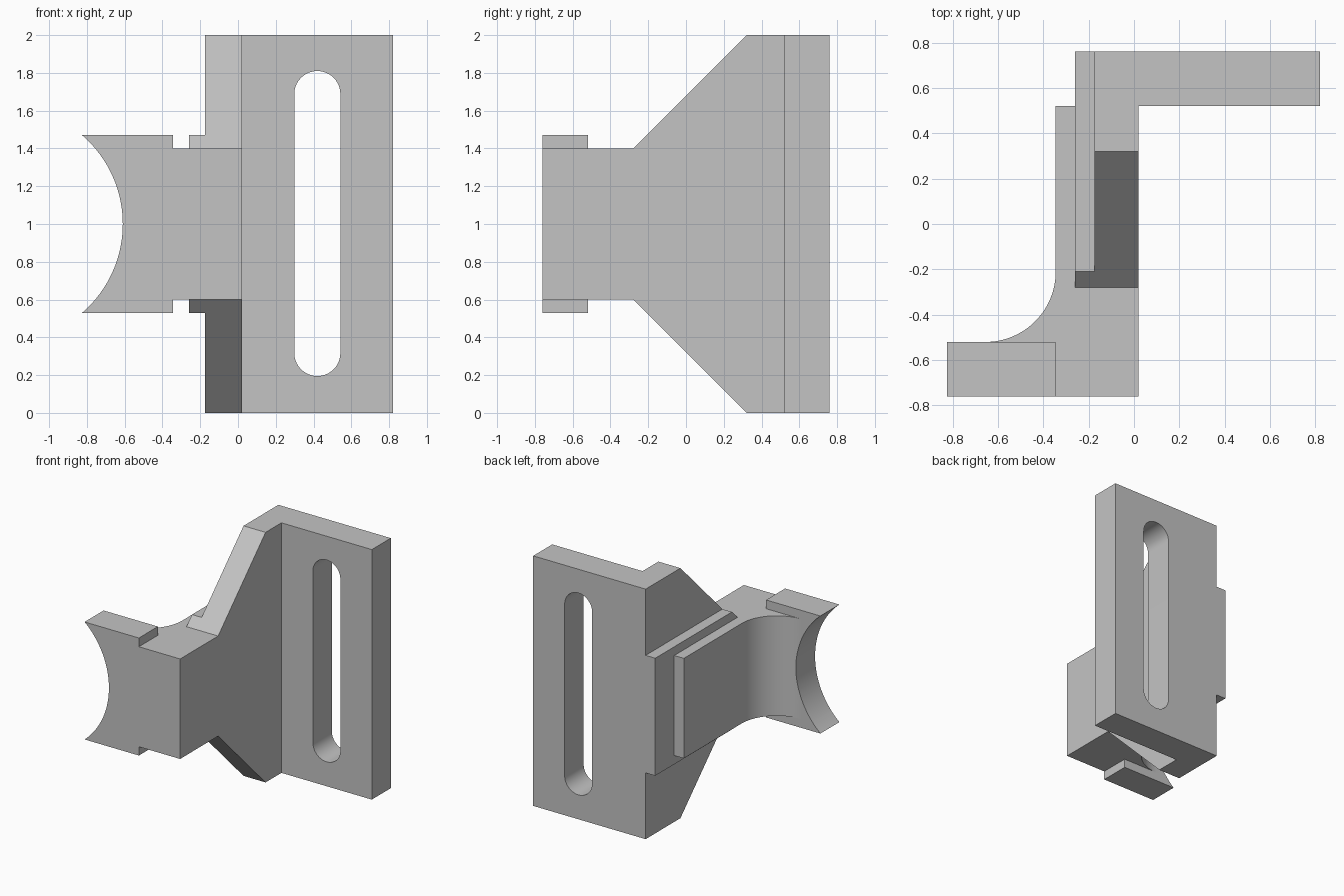
import bpy
import math
from mathutils import Vector

cube = bpy.data.objects.get("Cube")
if cube:
    bpy.data.objects.remove(cube, do_unlink=True)

grey = bpy.data.materials.new("plain_grey")
grey.use_nodes = True
colour = (0.55, 0.55, 0.55, 1)
grey.diffuse_color = colour
grey.node_tree.nodes["Principled BSDF"].inputs["Base Color"].default_value = colour


def prism(name, profile, axis, low, high):
    """Extrude a 2D profile along axis; profile holds the other two coordinates in order."""
    def place(p, d):
        c = list(p)
        c.insert(axis, d)
        return Vector(c)
    n = len(profile)
    verts = [place(p, d) for d in (low, high) for p in profile]
    area = sum(profile[i - 1][0] * profile[i][1] - profile[i][0] * profile[i - 1][1]
               for i in range(n))
    faces = [tuple(reversed(range(n))), tuple(range(n, 2 * n))]
    faces += [(i, (i + 1) % n, n + (i + 1) % n, n + i) for i in range(n)]
    # Keep normals outward for either winding and for the y axis
    if (area < 0) != (axis == 1):
        faces = [f[::-1] for f in faces]
    mesh = bpy.data.meshes.new(name)
    mesh.from_pydata(verts, [], faces)
    mesh.materials.append(grey)
    obj = bpy.data.objects.new(name, mesh)
    bpy.context.collection.objects.link(obj)
    return obj


def box(name, x, y, z):
    return prism(name, [(x[0], y[0]), (x[1], y[0]), (x[1], y[1]), (x[0], y[1])], 2, *z)


def arc(cx, cy, r, start, end, steps):
    angles = [math.radians(start + (end - start) * i / steps) for i in range(steps + 1)]
    return [(cx + r * math.cos(a), cy + r * math.sin(a)) for a in angles]


def combine(target, other, operation):
    mod = target.modifiers.new(operation.lower(), "BOOLEAN")
    mod.operation = operation
    mod.solver = "EXACT"
    mod.object = other
    bpy.context.view_layer.objects.active = target
    bpy.ops.object.modifier_apply(modifier=mod.name)
    bpy.data.objects.remove(other, do_unlink=True)


# Tapered web, with its outer edge trimmed above and below the arm
upper = [(-0.76, 1.4), (-0.28, 1.4), (0.32, 2), (0.76, 2)]
lower = [(y, 2 - z) for y, z in reversed(upper)]
bracket = prism("slotted_bracket", upper + lower, 0, -0.26, 0.02)
for z in ((1.47, 2.2), (-0.2, 0.53)):
    combine(bracket, box("edge_trim", (-0.4, -0.175), (-0.5, 0.9), z), "DIFFERENCE")

# Back plate with a long rounded slot
plate = box("back_plate", (-0.1, 0.82), (0.52, 0.76), (0, 2))
slot = arc(0.42, 1.688, 0.122, 0, 180, 20) + arc(0.42, 0.317, 0.122, 180, 360, 20)
combine(plate, prism("slot_cutter", slot, 1, 0.4, 0.9), "DIFFERENCE")
combine(bracket, plate, "UNION")

# Arm pad with a filleted inside corner
fillet = arc(-0.655, -0.21, 0.31, 0, -90, 24)
pad = [(-0.2, -0.76), (-0.2, 0.52), (-0.345, 0.52)] + fillet + [(-0.9, -0.52), (-0.9, -0.76)]
combine(bracket, prism("arm", pad, 2, 0.6, 1.4), "UNION")

# Taller front flange, then the concave end through flange and fillet
combine(bracket, box("flange", (-0.9, -0.345), (-0.76, -0.52), (0.53, 1.47)), "UNION")
round_end = arc(-1.231, 1, 0.621, 0, 360, 128)[:-1]
combine(bracket, prism("round_cutter", round_end, 1, -1, 0.1), "DIFFERENCE")

# Smooth the curved walls, keep the hard edges
bpy.ops.object.select_all(action="DESELECT")
bracket.select_set(True)
bpy.context.view_layer.objects.active = bracket
bpy.ops.object.shade_smooth_by_angle(angle=math.radians(30))
